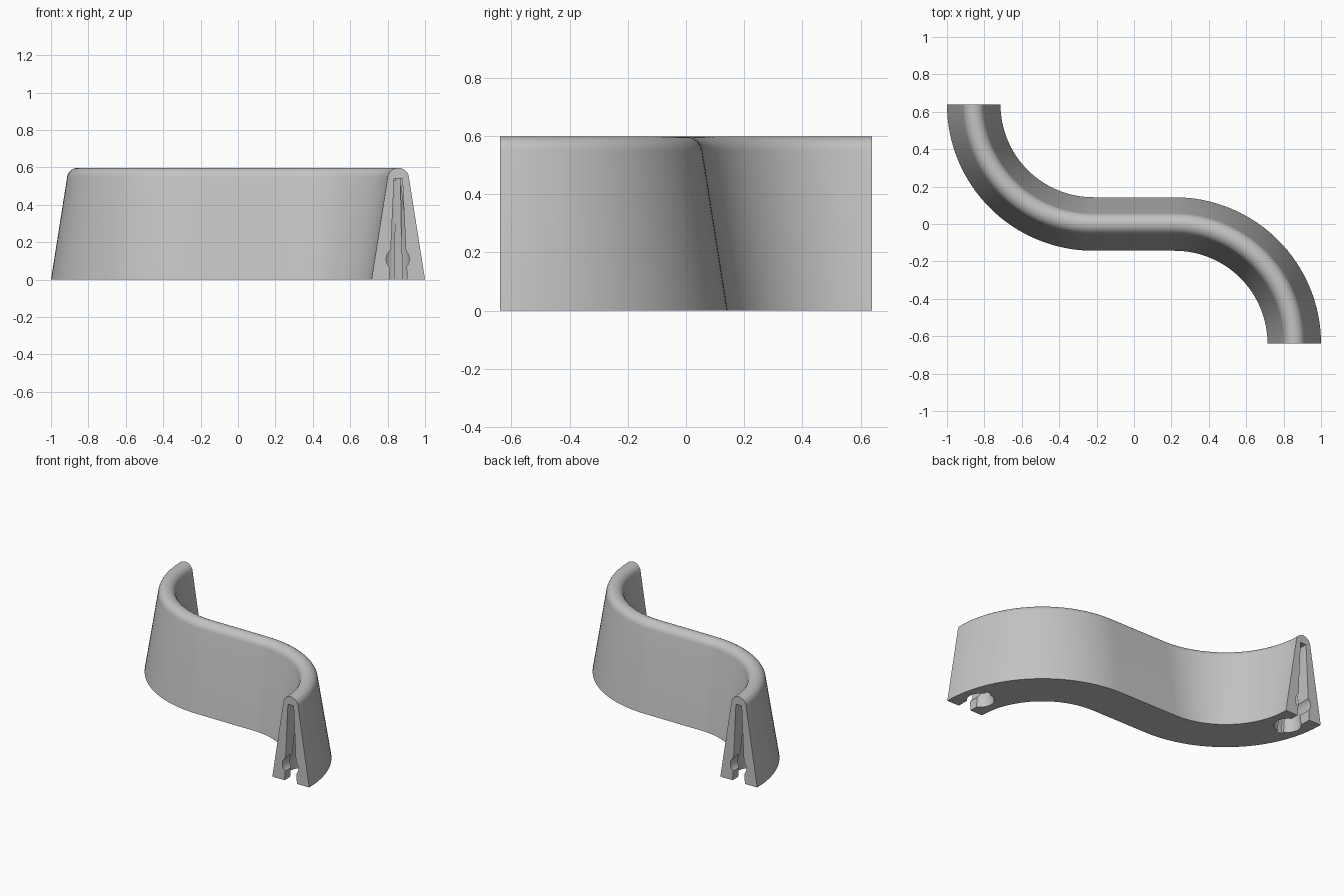
import bpy, bmesh, math
from mathutils import Matrix, Vector

cube = bpy.data.objects.get("Cube")
if cube:
    bpy.data.objects.remove(cube, do_unlink=True)

grey = bpy.data.materials.new("plain_grey")
grey.use_nodes = True
colour = (0.55, 0.55, 0.55, 1)
grey.diffuse_color = colour
grey.node_tree.nodes["Principled BSDF"].inputs["Base Color"].default_value = colour

HEIGHT, HALF_BASE, CAP = 0.598, 0.143, 0.057   # wall section
BEND, END_X = 0.64, 0.857                      # path arc radius, end position


def make_object(name, bm):
    bmesh.ops.recalc_face_normals(bm, faces=bm.faces)
    mesh = bpy.data.meshes.new(name)
    bm.to_mesh(mesh)
    bm.free()
    mesh.materials.append(grey)
    obj = bpy.data.objects.new(name, mesh)
    bpy.context.collection.objects.link(obj)
    return obj


def loft(bm, rings):
    """Join closed rings of points into a capped solid."""
    loops = [[bm.verts.new(p) for p in ring] for ring in rings]
    n = len(loops[0])
    for a, b in zip(loops, loops[1:]):
        for i in range(n):
            j = (i + 1) % n
            bm.faces.new((a[i], a[j], b[j], b[i]))
    bm.faces.new(loops[0])
    bm.faces.new(loops[-1])


# Wall section: sloping sides with a tangent rounded top
tilt = math.radians(9)
section = [(HALF_BASE, 0)]
for i in range(17):
    a = tilt + (math.pi - 2 * tilt) * i / 16
    section.append((CAP * math.cos(a), HEIGHT - CAP + CAP * math.sin(a)))
section.append((-HALF_BASE, 0))

# S path: one half as position and side vector, then the opposite half
steps = 32
half = []
for i in range(steps + 1):
    a = math.pi / 2 * i / steps
    side = Vector((math.cos(a), math.sin(a), 0))
    centre = Vector((END_X - BEND, -BEND, 0))
    half.append((centre + side * BEND, side))
path = half + [(-p, s) for p, s in reversed(half)]

bm = bmesh.new()
loft(bm, [[p + s * u + Vector((0, 0, z)) for u, z in section] for p, s in path])
wall = make_object("curved_wall", bm)


def slot_cutter(low, high, depth_low, depth_high):
    """Tapered upright slot, open at the wall end and underside."""
    bm = bmesh.new()
    rings = []
    for z, w, d in ((-0.05, low, depth_low), (0.54, high, depth_high)):
        y0, y1 = -BEND - 0.1, -BEND + d
        rings.append([Vector((END_X + x, y, z)) for x, y in
                      ((-w, y0), (w, y0), (w, y1), (-w, y1))])
    loft(bm, rings)
    return make_object("slot_cutter", bm)


def round_cutter(r1, r2, length, matrix):
    bm = bmesh.new()
    bmesh.ops.create_cone(bm, cap_ends=True, segments=40, radius1=r1,
                          radius2=r2, depth=length, matrix=matrix)
    return make_object("round_cutter", bm)


# Joint sockets: neck, deep slit, tapered pocket and cross hole at both ends
for turn in (0, math.pi):
    cutters = [
        slot_cutter(0.05, 0.022, 0.12, 0.12),
        slot_cutter(0.022, 0.011, 0.25, 0.17),
        round_cutter(0.092, 0.03, 0.58,
                     Matrix.Translation((END_X - 0.013, -BEND + 0.14, 0.24))),
        round_cutter(0.062, 0.062, 0.25,
                     Matrix.Translation((END_X - 0.003, -BEND, 0.11))
                     @ Matrix.Rotation(math.pi / 2, 4, "X")),
    ]
    for cutter in cutters:
        cutter.data.transform(Matrix.Rotation(turn, 4, "Z"))
        cutter.hide_render = True
        cut = wall.modifiers.new("socket", "BOOLEAN")
        cut.operation = "DIFFERENCE"
        cut.solver = "EXACT"
        cut.object = cutter
        bpy.context.view_layer.objects.active = wall
        bpy.ops.object.modifier_apply(modifier=cut.name)
        bpy.data.objects.remove(cutter, do_unlink=True)

# Smooth shading with sharp edges kept
bpy.ops.object.select_all(action="DESELECT")
wall.select_set(True)
bpy.context.view_layer.objects.active = wall
bpy.ops.object.shade_smooth_by_angle(angle=math.radians(30))
